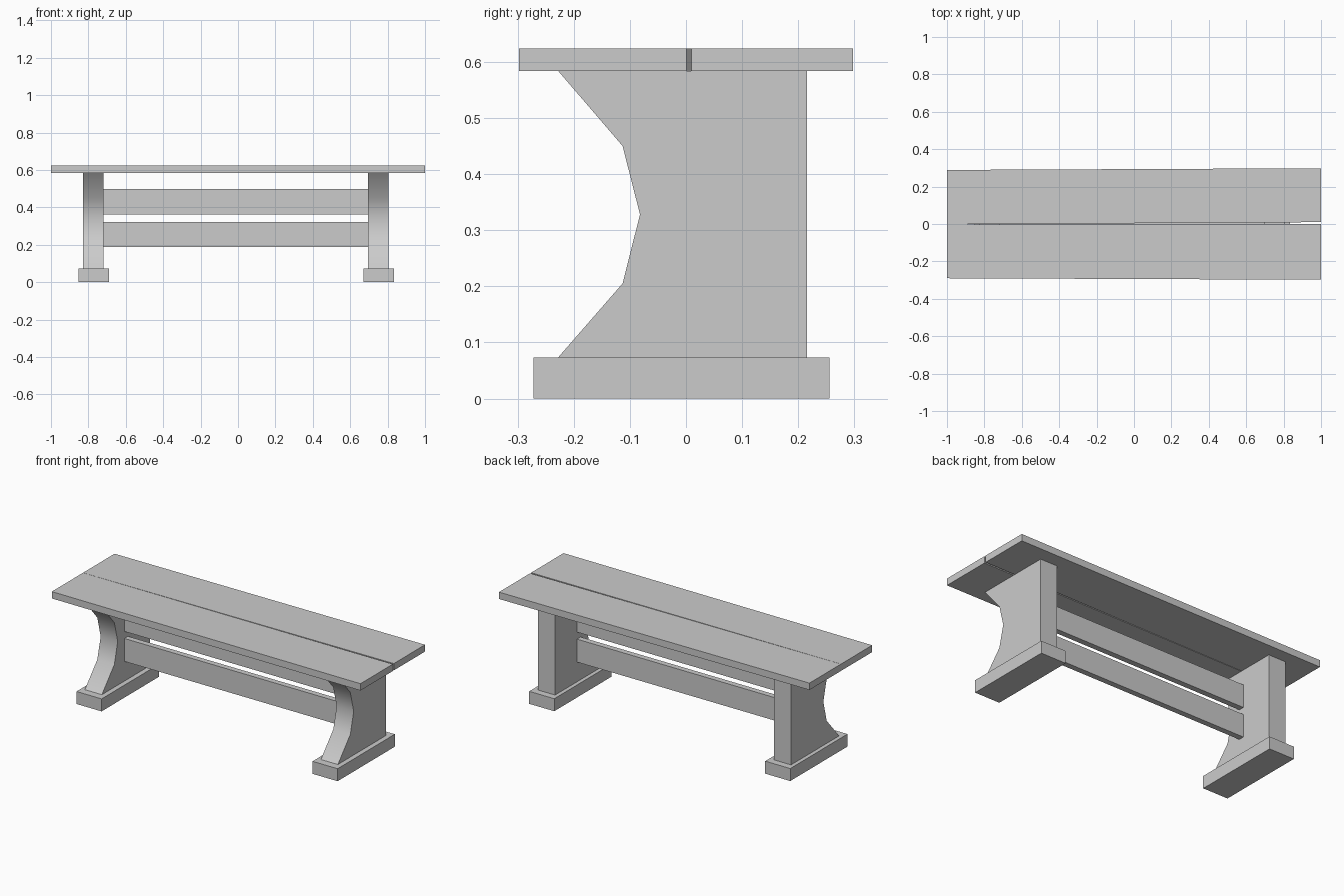
import bpy
import bmesh
import math

cube = bpy.data.objects.get("Cube")
if cube:
    bpy.data.objects.remove(cube, do_unlink=True)

grey = bpy.data.materials.new("plain_grey")
grey.use_nodes = True
colour = (0.6, 0.6, 0.6, 1)
grey.diffuse_color = colour
grey.node_tree.nodes["Principled BSDF"].inputs["Base Color"].default_value = colour


def prism(name, outline, offset, smooth=False):
    """Extrude a closed 3D outline along an offset vector."""
    bm = bmesh.new()
    face = bm.faces.new([bm.verts.new(p) for p in outline])
    grown = bmesh.ops.extrude_face_region(bm, geom=[face], use_keep_orig=True)
    verts = [g for g in grown["geom"] if isinstance(g, bmesh.types.BMVert)]
    bmesh.ops.translate(bm, verts=verts, vec=offset)
    bmesh.ops.recalc_face_normals(bm, faces=bm.faces)
    mesh = bpy.data.meshes.new(name)
    bm.to_mesh(mesh)
    bm.free()
    mesh.materials.append(grey)
    obj = bpy.data.objects.new(name, mesh)
    bpy.context.collection.objects.link(obj)
    if smooth:
        bpy.ops.object.select_all(action="DESELECT")
        obj.select_set(True)
        bpy.context.view_layer.objects.active = obj
        bpy.ops.object.shade_smooth_by_angle(angle=math.radians(35))
    return obj


def box(name, x, y, z):
    """Box from (low, high) ranges."""
    outline = [(x[0], y[0], z[0]), (x[1], y[0], z[0]),
               (x[1], y[1], z[0]), (x[0], y[1], z[0])]
    return prism(name, outline, (0, 0, z[1] - z[0]))


FOOT_TOP, SEAT_BOTTOM, SEAT_TOP = 0.073, 0.584, 0.624

# Seat: two slightly skewed planks, the gap widening towards the left end
planks = {"front_seat_plank": ((-0.290, -0.003), (-0.298, 0.001)),
          "back_seat_plank": ((-0.002, 0.289), (0.010, 0.298))}
for name, (a, b) in planks.items():
    outline = [(-1, a[0], SEAT_BOTTOM), (1, b[0], SEAT_BOTTOM),
               (1, b[1], SEAT_BOTTOM), (-1, a[1], SEAT_BOTTOM)]
    prism(name, outline, (0, 0, SEAT_TOP - SEAT_BOTTOM))

# Legs with a scooped front edge, each on a block foot
leg_profile = [(-0.228, FOOT_TOP), (-0.113, 0.205), (-0.082, 0.328),
               (-0.113, 0.450), (-0.228, SEAT_BOTTOM),
               (0.216, SEAT_BOTTOM), (0.216, FOOT_TOP)]
for side, x in (("left", 0.695), ("right", -0.83)):
    prism(side + "_leg", [(x, y, z) for y, z in leg_profile], (0.11, 0, 0), smooth=True)
    box(side + "_foot", (x - 0.023, x + 0.139), (-0.272, 0.256), (0, FOOT_TOP))

# Rails joining the legs
for name, z in (("lower_rail", (0.188, 0.322)), ("upper_rail", (0.363, 0.497))):
    box(name, (-0.72, 0.695), (-0.02, 0.013), z)
